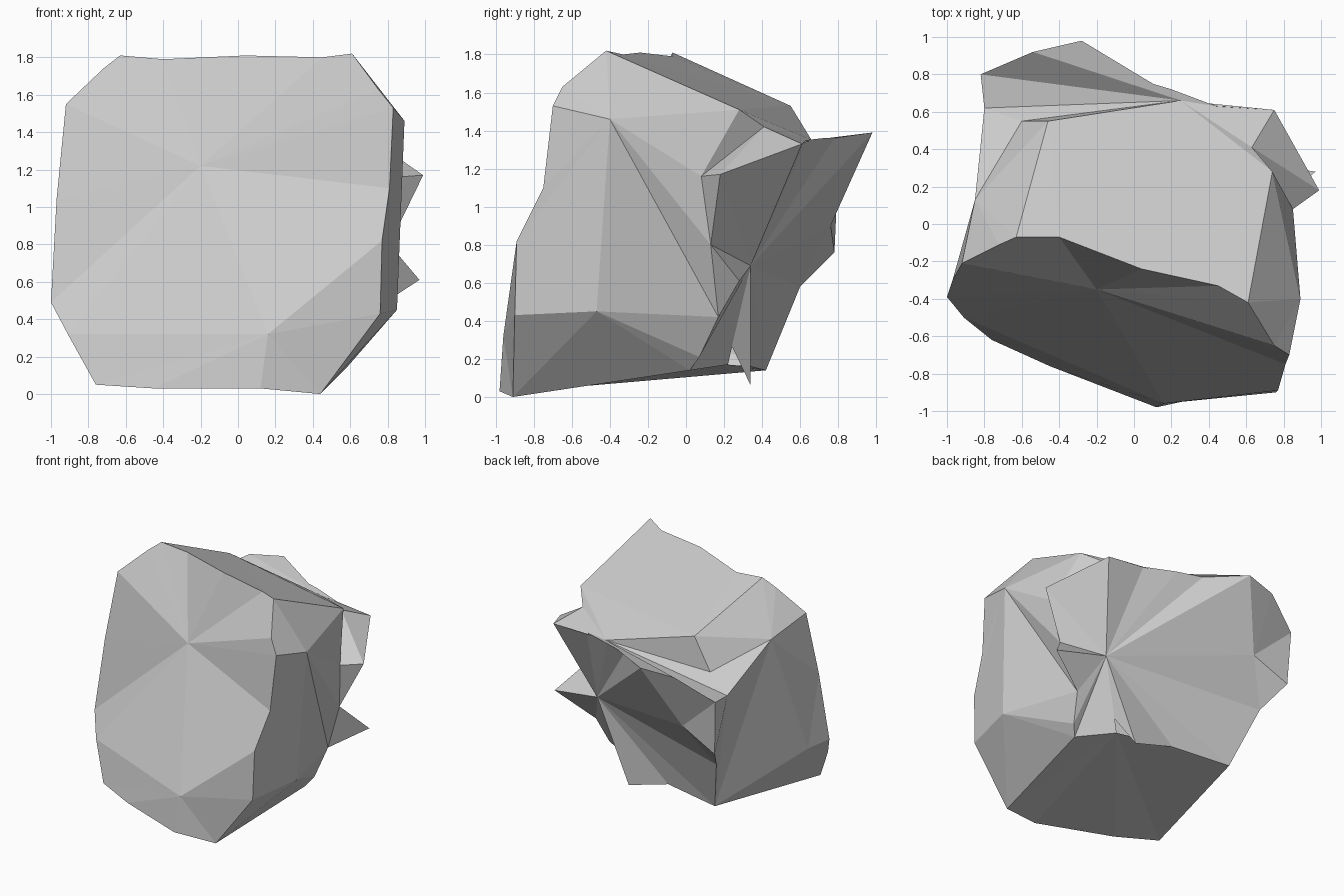
import bpy, bmesh
from mathutils import Vector

if "Cube" in bpy.data.objects:
    bpy.data.objects.remove(bpy.data.objects["Cube"])

# rim of the big front face, clockwise from upper left
rim = dict(zip("abcdeEfghijklmnopqQ", [
    (-.63, -.07, 1.81), (-.40, -.07, 1.79), (.04, -.24, 1.81), (.45, -.33, 1.80),
    (.61, -.42, 1.82), (.75, -.65, 1.63), (.83, -.70, 1.53), (.81, -.75, 1.10),
    (.77, -.89, .82), (.76, -.90, .43), (.44, -.91, 0), (.12, -.98, .03),
    (-.45, -.76, .03), (-.76, -.62, .05), (-.91, -.50, .32), (-1.0, -.39, .49),
    (-.97, -.30, 1.04), (-.92, -.21, 1.55), (-.72, -.11, 1.74)]))

# facet hubs and corners of the main body
body = {
    "front_hub": (-.20, -.35, 1.22), "low_hub": (.16, -.96, .32),
    "R1": (.89, -.40, 1.46), "R2": (.85, -.47, .45),
    "S1": (.74, .28, 1.51), "S2": (.63, .41, 1.42), "S3": (.25, .66, 1.35),
    "S4": (-.46, .55, 1.53), "S5": (-.60, .55, 1.28),
    "L1": (-.85, .13, 1.45), "X": (-.93, -.22, .46),
    "W": (.85, .08, 1.16), "V": (.81, .13, .80), "Y": (.68, .17, .42),
    "Y2": (.63, .07, .21), "B1": (.58, .02, .14), "B2": (.35, .22, .17),
    "B3": (-.08, .34, .16), "BL": (-.55, .42, .14)}

# corners of the broken slab at the back
slab = {
    "hub": (.55, .34, .69), "hub2": (-.50, .76, .90),
    "t1": (.75, .61, 1.33), "t2": (.44, .63, 1.35), "t3": (.20, .72, 1.36),
    "t4": (0, .78, 1.36), "t5": (-.28, .98, 1.39), "t6": (-.54, .92, 1.36),
    "t7": (-.82, .80, 1.19), "u": (-.80, .62, 1.17),
    "v1": (-.80, .78, .76), "v2": (-.69, .60, .58),
    "spike1": (.99, .18, 1.17), "spike2": (.97, .28, .61),
    "spike3": (.27, .34, .06), "notch": (.39, .24, .27)}

P = {**rim, **body, **slab}
CENTRE = Vector((0, 0, .85))


def fan(hub, loop):
    """Triangles from one hub to each pair of neighbours in the loop."""
    loop = loop.split()
    return [(hub, a, b) for a, b in zip(loop, loop[1:])]


def build(name, faces):
    bm = bmesh.new()
    verts = {}
    for face in faces:
        for key in face:
            if key not in verts:
                verts[key] = bm.verts.new(P[key])
        f = bm.faces.new([verts[key] for key in face])
        f.normal_update()
        if f.normal.dot(f.calc_center_median() - CENTRE) < 0:
            f.normal_flip()
    mesh = bpy.data.meshes.new(name)
    bm.to_mesh(mesh)
    bm.free()
    obj = bpy.data.objects.new(name, mesh)
    bpy.context.collection.objects.link(obj)


# main body: front, top, left, right and underside facets
build("rock_body",
      fan("front_hub", "low_hub n o p q Q a b c d e E f g h low_hub")
      + fan("low_hub", "h i j k l m n")
      + fan("S4", "a b c d e S1 S3 S5")
      + [("S1", "S2", "S3")]
      + fan("L1", "BL u S5 S4 a Q q p X BL")
      + fan("X", "p o n m BL")
      + fan("R1", "f g h i R2 Y V W S1 e E f")
      + fan("R2", "i j B1 Y2 Y")
      + fan("B2", "B1 j k l m BL B3"))

# broken slab: back face, chipped left corner, top ledge and spikes
build("broken_slab",
      fan("hub", "BL v2 hub2 t5 t4 t3 t2 t1 spike1 V spike2 Y Y2 B1")
      + fan("hub", "B1 B2 notch spike3 B3 BL")
      + fan("hub2", "t5 t6 t7 v1 v2")
      + fan("u", "t7 v1 v2 BL")
      + fan("S3", "t1 t2 t3 t4 t5 t6 t7 u S5")
      + fan("S2", "S3 t1 spike1 W S1")
      + [("spike1", "W", "V"), ("spike2", "V", "Y")])
